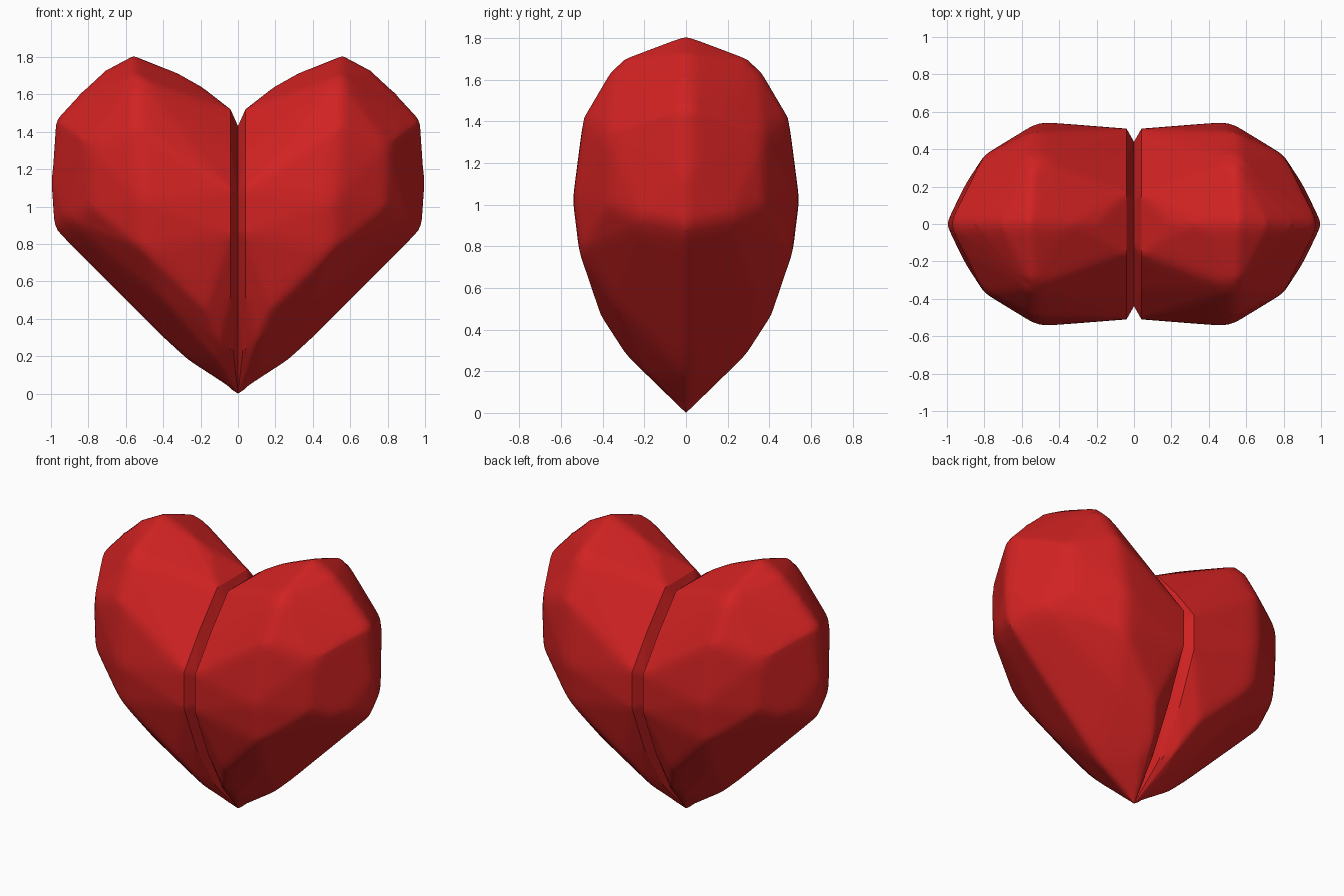
import bpy, bmesh, math

if "Cube" in bpy.data.objects:
    bpy.data.objects.remove(bpy.data.objects["Cube"])

red = bpy.data.materials.new("heart red")
red.diffuse_color = (0.64, 0.016, 0.016, 1)
red.use_nodes = True
red.node_tree.nodes["Principled BSDF"].inputs["Base Color"].default_value = red.diffuse_color

# Centre rim profile as (depth, height), with the groove floor set inside it
rim = [(0, 1.52), (0.16, 1.52), (0.345, 1.31), (0.51, 1.09), (0.51, 0.85), (0.38, 0.53), (0.2, 0.22)]
floor = [(0, 1.43), (0.12, 1.43), (0.28, 1.25), (0.44, 1.06), (0.44, 0.86), (0.31, 0.56), (0.14, 0.27)]

# Outer ridge of one lobe, in the plane between front and back
ridge = [(0.2, 1.645), (0.36, 1.735), (0.56, 1.815), (0.72, 1.73), (0.86, 1.6), (0.985, 1.465),
         (1.005, 1.17), (0.985, 0.88), (0.3, 0.195)]

# Facet corners on the swelling face of the lobe
corners = [(0.54, 0.345, 1.685), (0.54, 0.495, 1.43), (0.51, 0.547, 1.03), (0.5, 0.515, 0.77),
           (0.80, 0.37, 1.33), (0.79, 0.37, 1.0), (0.88, 0.18, 1.43), (0.91, 0.2, 0.92),
           (0.72, 0.29, 0.8), (0.42, 0.34, 0.52), (0.18, 0.41, 0.46), (0.1, 0.3, 0.29),
           (0.12, 0.19, 0.19)]

points = [(0, 0, 0)]
points += [(0.0, y, z) for y, z in floor]
points += [(0.04 if z > 0.4 else 0.025, y, z) for y, z in rim]
points += [(x, 0, z) for x, z in ridge] + corners
points += [(x, -y, z) for x, y, z in points if y > 0]


def make_lobe(name, side):
    """Faceted lobe with softened edges, open where it meets its twin."""
    bm = bmesh.new()
    for x, y, z in points:
        bm.verts.new((x * side, y, z))
    hull = bmesh.ops.convex_hull(bm, input=bm.verts[:])
    spare = {v for v in hull["geom_interior"] + hull["geom_unused"]
             if isinstance(v, bmesh.types.BMVert) and v.is_valid}
    bmesh.ops.delete(bm, geom=list(spare), context='VERTS')
    inside = [f for f in bm.faces if all(abs(v.co.x) < 1e-4 for v in f.verts)]
    bmesh.ops.delete(bm, geom=inside, context='FACES')
    bmesh.ops.recalc_face_normals(bm, faces=bm.faces[:])
    # Make sure the open shell faces outward
    if sum(f.normal.x * side * f.calc_area() for f in bm.faces) < 0:
        bmesh.ops.reverse_faces(bm, faces=bm.faces[:])
    # Soften the facet edges, keeping the groove crisp
    bmesh.ops.subdivide_edges(bm, edges=bm.edges[:], cuts=9, use_grid_fill=True)
    soft = [v for v in bm.verts if abs(v.co.x) > 0.045]
    for _ in range(3):
        bmesh.ops.smooth_vert(bm, verts=soft, factor=0.5,
                              use_axis_x=True, use_axis_y=True, use_axis_z=True)
    mesh = bpy.data.meshes.new(name)
    bm.to_mesh(mesh)
    bm.free()
    mesh.materials.append(red)
    lobe = bpy.data.objects.new(name, mesh)
    bpy.context.collection.objects.link(lobe)
    bpy.ops.object.select_all(action='DESELECT')
    lobe.select_set(True)
    bpy.context.view_layer.objects.active = lobe
    bpy.ops.object.shade_smooth_by_angle(angle=math.radians(26))


make_lobe("right_lobe", 1)
make_lobe("left_lobe", -1)
